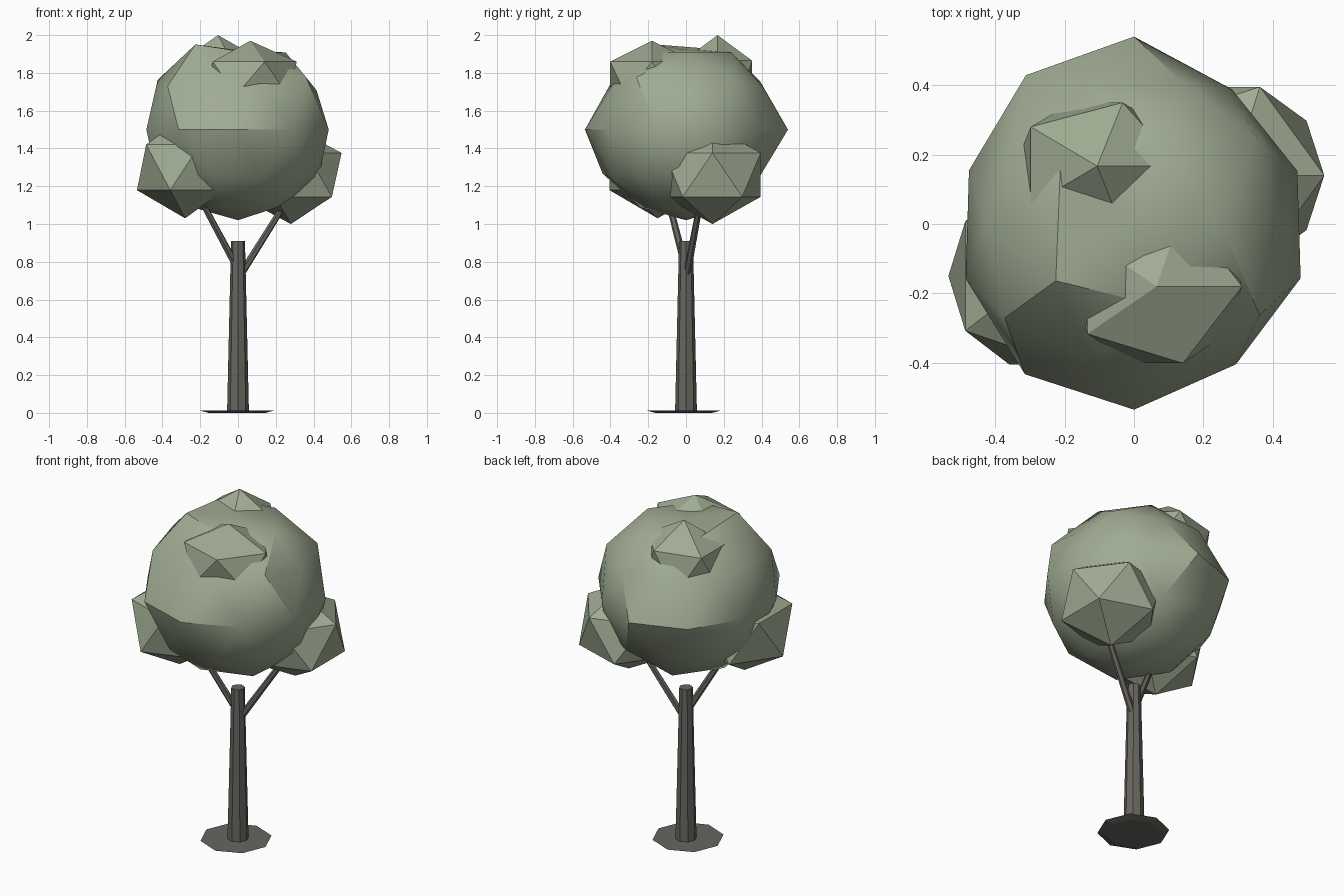
import bpy, math
from mathutils import Vector

cube = bpy.data.objects.get("Cube")
if cube:
    bpy.data.objects.remove(cube, do_unlink=True)


def material(name, color):
    m = bpy.data.materials.new(name)
    m.use_nodes = True
    m.diffuse_color = (*color, 1)
    m.node_tree.nodes["Principled BSDF"].inputs["Base Color"].default_value = (*color, 1)
    return m


leaf = material("sage_leaf", (0.35, 0.41, 0.29))
bark = material("grey_bark", (0.14, 0.13, 0.115))


def finish(name, mat):
    ob = bpy.context.object
    ob.name = name
    ob.data.materials.append(mat)
    return ob


def tapered(name, start, end, r1, r2, sides):
    """Faceted tapered post between two points."""
    start, end = Vector(start), Vector(end)
    axis = end - start
    bpy.ops.mesh.primitive_cone_add(
        vertices=sides, radius1=r1, radius2=r2, depth=axis.length,
        location=(start + end) / 2, rotation=axis.to_track_quat("Z", "Y").to_euler())
    return finish(name, bark)


def foliage(name, center, size, detail):
    """Faceted leaf clump, stretched by size."""
    bpy.ops.mesh.primitive_ico_sphere_add(subdivisions=detail, radius=1, location=center)
    ob = finish(name, leaf)
    for v in ob.data.vertices:
        v.co = Vector(a * b for a, b in zip(v.co, size))
    return ob


# Ground disc, trunk and two branches
tapered("root_disc", (-0.005, -0.012, 0), (-0.005, -0.012, 0.012), 0.15, 0.195, 8)
tapered("trunk", (0, 0, 0), (0, 0, 0.91), 0.058, 0.037, 8)
tapered("left_branch", (0, 0, 0.71), (0.27, 0.08, 1.14), 0.02, 0.016, 6)
tapered("right_branch", (0, 0, 0.76), (-0.23, -0.11, 1.19), 0.02, 0.016, 6)

# Main crown, each ring of points pushed in or out (counter-clockwise from +x)
crown = foliage("main_crown", (0, 0, 1.5), (0.5, 0.5, 0.5), 2)
rings = {
    100: [0.84],
    85: [0.96, 0.96, 1.0, 1.06, 0.95],
    53: [1.01, 0.97, 1.0, 0.97, 1.05],
    45: [0.93, 0.97, 0.97, 1.03, 0.95],
    0: [0.99, 0.96, 1.08, 1.06, 1.0, 1.02, 1.07, 1.07, 1.0, 1.01],
    -45: [0.98, 0.96, 0.98, 1.04, 0.98],
    -53: [1.0, 0.96, 0.97, 0.97, 0.98],
    -85: [0.96, 0.96, 0.96, 0.97, 0.97],
    -100: [0.96],
}
for v in crown.data.vertices:
    d = v.co.normalized()
    push = rings[min(rings, key=lambda k: abs(k / 100 - d.z))]
    turn = math.atan2(d.y, d.x) % math.tau / math.tau
    v.co *= push[int(turn * len(push) + 0.01) % len(push)]

# Small clumps growing out of the crown
clumps = [
    foliage("front_top_clump", (0.065, -0.18, 1.77), (0.275, 0.26, 0.2), 1),
    foliage("back_top_clump", (-0.106, 0.167, 1.755), (0.265, 0.215, 0.245), 1),
    foliage("right_clump", (-0.28, -0.15, 1.30), (0.285, 0.3, 0.27), 1),
    foliage("left_clump", (0.28, 0.14, 1.26), (0.3, 0.3, 0.26), 1),
]

# Soft shading on shallow creases only
for ob in [crown] + clumps:
    bpy.ops.object.select_all(action="DESELECT")
    ob.select_set(True)
    bpy.context.view_layer.objects.active = ob
    bpy.ops.object.shade_smooth_by_angle(angle=math.radians(30))
